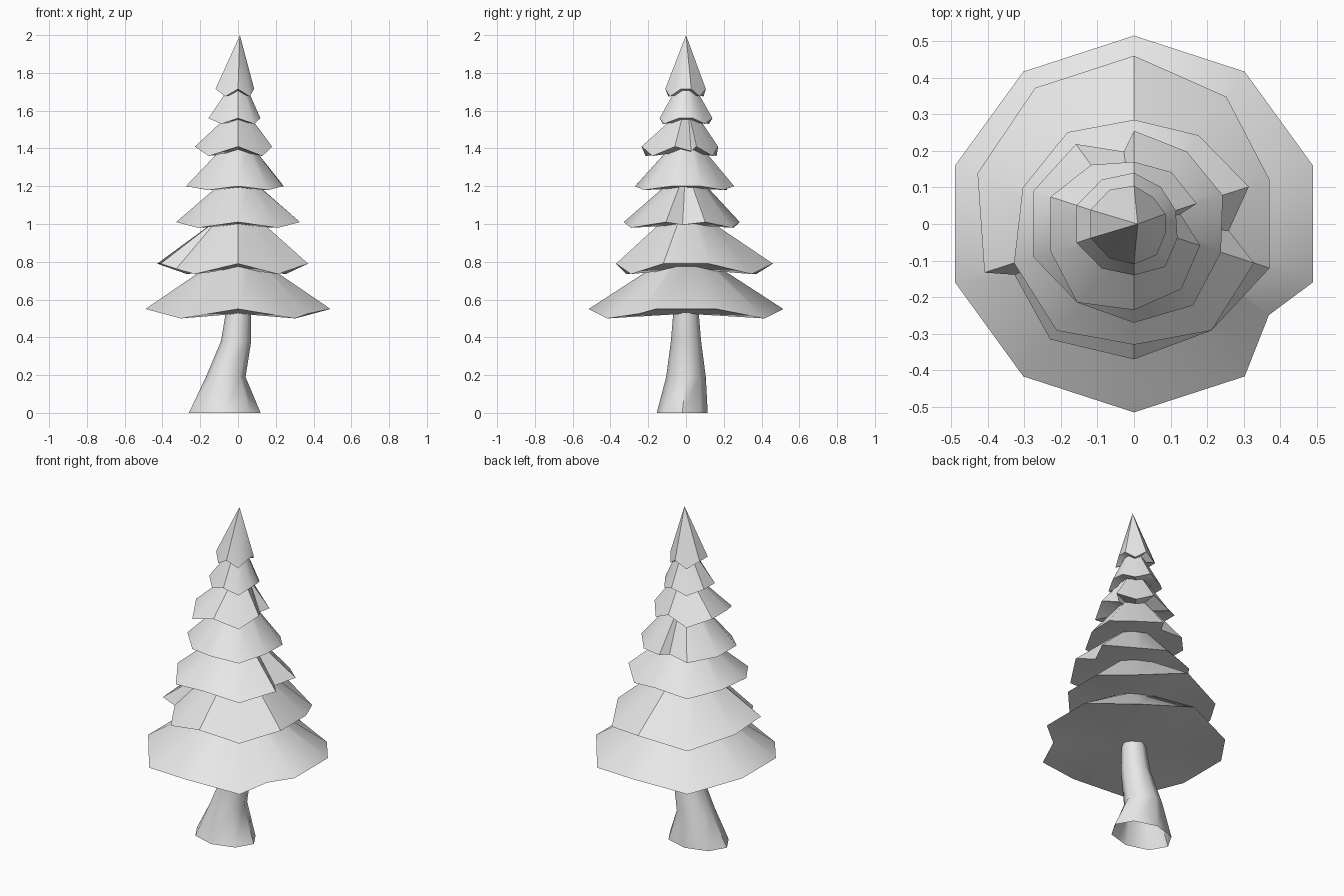
import bpy
import bmesh
from math import radians, sin, cos

cube = bpy.data.objects.get("Cube")
if cube:
    bpy.data.objects.remove(cube)

grey = bpy.data.materials.new("pale_grey")
grey.use_nodes = True
colour = (0.8, 0.8, 0.8, 1)
grey.diffuse_color = colour
grey.node_tree.nodes["Principled BSDF"].inputs["Base Color"].default_value = colour


def finish(bm, name, angle):
    """Turn a bmesh into a smooth-shaded object with sharp creases."""
    bmesh.ops.recalc_face_normals(bm, faces=bm.faces)
    mesh = bpy.data.meshes.new(name)
    bm.to_mesh(mesh)
    bm.free()
    mesh.materials.append(grey)
    obj = bpy.data.objects.new(name, mesh)
    bpy.context.collection.objects.link(obj)
    bpy.ops.object.select_all(action='DESELECT')
    obj.select_set(True)
    bpy.context.view_layer.objects.active = obj
    bpy.ops.object.shade_smooth_by_angle(angle=radians(angle))
    return obj


def bridge(bm, lower, upper):
    """Join two rings of equal length with quads."""
    count = len(lower)
    for i in range(count):
        j = (i + 1) % count
        bm.faces.new((lower[i], lower[j], upper[j], upper[i]))


def fan(bm, ring, centre):
    """Close a ring with triangles to a centre point."""
    tip = bm.verts.new(centre)
    for i, vert in enumerate(ring):
        bm.faces.new((vert, ring[(i + 1) % len(ring)], tip))


def branch_tier(name, radii, low, high, top_radius, top, notch=None, shift=0.0):
    """A ten-pointed skirt of boughs; radii run anticlockwise from the back.
    The optional notch is an extra rim point (angle, radius) cut inward."""
    rim = []
    for i, radius in enumerate(radii):
        drooping = i % 5 in (1, 4)
        rim.append((90 + 36 * i, radius / 100, low if drooping else high))
    if notch:
        rim.append((notch[0], notch[1], (low + high) / 2))
    rim.sort()
    bm = bmesh.new()
    outer, inner = [], []
    for angle, radius, z in rim:
        c, s = cos(radians(angle)), sin(radians(angle))
        outer.append(bm.verts.new((radius * c, radius * s, z)))
        inner.append(bm.verts.new((top_radius * c + shift, top_radius * s, top)))
    if top_radius > 0.01:
        bridge(bm, outer, inner)
        fan(bm, inner, (shift, 0, top))
    else:
        for vert in inner:
            bm.verts.remove(vert)
        fan(bm, outer, (shift, 0, top))
    fan(bm, outer, (0, 0, (low + high) / 2))
    finish(bm, name, 35)


# Boughs, from the broad bottom skirt to the pointed crown
branch_tier("branch_tier_bottom", [51.5] * 10, 0.50, 0.55, 0.13, 0.80, (326 + 0, 0.445))
branch_tier("branch_tier_second", [46, 46, 45, 43, 39, 37, 36, 39, 39, 43],
            0.735, 0.79, 0.12, 1.02, (203, 0.355))
branch_tier("branch_tier_third", [28.5, 31, 32, 34.5, 36, 33, 36, 34.5, 33, 30],
            0.98, 1.01, 0.10, 1.21, (356, 0.26))
branch_tier("branch_tier_fourth", [25.5, 27, 29, 29, 26.5, 27, 27.5, 25, 25.5, 24.5],
            1.18, 1.20, 0.08, 1.41, (98, 0.2))
branch_tier("branch_tier_fifth", [17, 20, 24, 24, 26.5, 23.5, 22, 19, 18, 17.5],
            1.36, 1.41, 0.07, 1.56, (372, 0.13))
branch_tier("branch_tier_sixth", [14, 15, 16.5, 16.5, 15, 14, 14.5, 12.5, 12, 12.5],
            1.53, 1.56, 0.05, 1.72)
branch_tier("crown_tip", [10.5, 11.5, 12.5, 12.5, 11.5, 11, 10.5, 9, 9, 9],
            1.675, 1.715, 0, 2, None, 0.01)

# Leaning trunk with a flared open foot: (z, centre x, centre y, radius x, radius y)
bm = bmesh.new()
previous = None
for z, cx, cy, rx, ry in [(0, -0.07, -0.02, 0.19, 0.135),
                          (0.19, -0.065, 0, 0.105, 0.105),
                          (0.38, -0.01, 0, 0.08, 0.08),
                          (0.56, 0.005, 0, 0.065, 0.065)]:
    ring = [bm.verts.new((cx + rx * cos(radians(a)), cy + ry * sin(radians(a)), z))
            for a in range(0, 360, 45)]
    if previous:
        bridge(bm, previous, ring)
    previous = ring
finish(bm, "trunk", 50)
